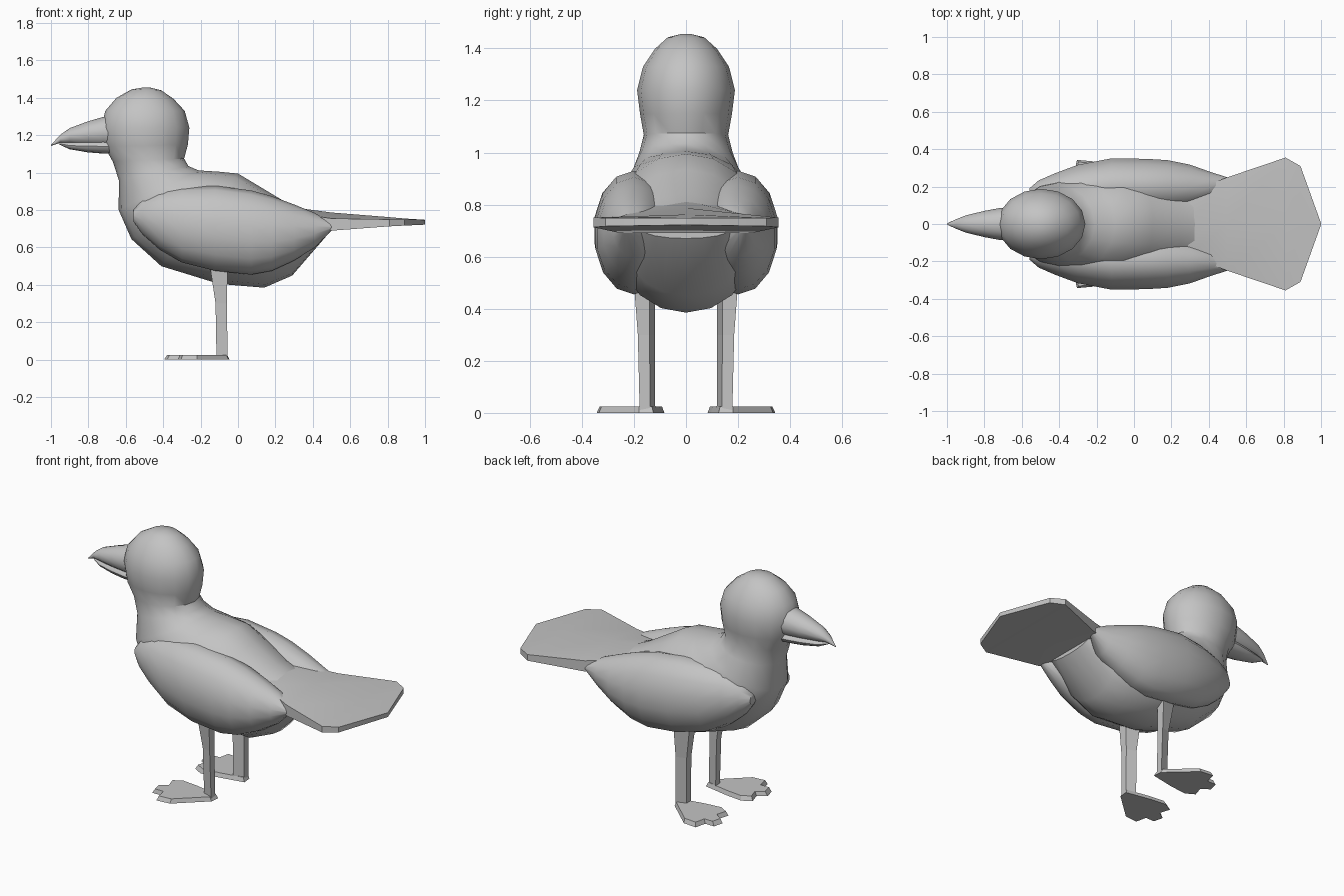
import bpy, bmesh, math
from mathutils import Vector

grey = bpy.data.materials.new("plain grey")
grey.diffuse_color = (0.55, 0.55, 0.55, 1)


def loft(name, rings, mirror=False, smooth=True):
    """Skin a list of equal-length point rings and close both ends."""
    bm = bmesh.new()
    loops = [[bm.verts.new(p) for p in ring] for ring in rings]
    n = len(loops[0])
    for a, b in zip(loops, loops[1:]):
        for i in range(n):
            j = (i + 1) % n
            bm.faces.new((a[i], a[j], b[j], b[i]))
    bm.faces.new(loops[0])
    bm.faces.new(loops[-1])
    bmesh.ops.recalc_face_normals(bm, faces=bm.faces)
    mesh = bpy.data.meshes.new(name)
    bm.to_mesh(mesh)
    bm.free()
    mesh.materials.append(grey)
    obj = bpy.data.objects.new(name, mesh)
    bpy.context.collection.objects.link(obj)
    if mirror:
        mod = obj.modifiers.new("mirror", 'MIRROR')
        mod.use_axis = (False, True, False)
    if smooth:
        bpy.ops.object.select_all(action='DESELECT')
        obj.select_set(True)
        bpy.context.view_layer.objects.active = obj
        bpy.ops.object.shade_smooth_by_angle(angle=math.radians(40))
    return obj


def oval(p, q, half, y=0.0, n=16):
    """Ellipse through side-profile points p and q (x, z) with half width in y."""
    p, q = Vector((p[0], y, p[1])), Vector((q[0], y, q[1]))
    mid, arm = (p + q) / 2, (p - q) / 2
    return [mid + arm * math.cos(t) + Vector((0, half * math.sin(t), 0))
            for t in (2 * math.pi * i / n for i in range(n))]


# Head, neck and body: one skin swept from crown to rump (back, front, half width)
spine = [
    ((-0.47, 1.455), (-0.51, 1.455), 0.02),
    ((-0.41, 1.44), (-0.57, 1.445), 0.07),
    ((-0.345, 1.395), (-0.65, 1.40), 0.12),
    ((-0.285, 1.33), (-0.71, 1.33), 0.165),
    ((-0.26, 1.24), (-0.73, 1.24), 0.188),
    ((-0.268, 1.15), (-0.715, 1.14), 0.176),
    ((-0.288, 1.075), (-0.67, 1.06), 0.162),
    ((-0.265, 1.035), (-0.637, 0.96), 0.18),
    ((-0.21, 1.012), (-0.638, 0.80), 0.215),
    ((-0.10, 1.005), (-0.57, 0.645), 0.25),
    ((0.0, 0.995), (-0.41, 0.50), 0.275),
    ((0.10, 0.935), (-0.10, 0.405), 0.28),
    ((0.25, 0.845), (0.14, 0.385), 0.25),
    ((0.37, 0.79), (0.29, 0.45), 0.22),
    ((0.48, 0.74), (0.48, 0.67), 0.17),
]
loft("body", [oval(*s) for s in spine])

# Folded wings: x, bottom, top, centre y, half thickness
wing = [
    (-0.56, 0.74, 0.80, 0.16, 0.03),
    (-0.51, 0.67, 0.865, 0.15, 0.085),
    (-0.42, 0.59, 0.91, 0.16, 0.115),
    (-0.30, 0.52, 0.925, 0.18, 0.14),
    (-0.12, 0.475, 0.93, 0.20, 0.155),
    (0.07, 0.455, 0.905, 0.20, 0.152),
    (0.18, 0.475, 0.875, 0.20, 0.145),
    (0.30, 0.53, 0.83, 0.20, 0.12),
    (0.41, 0.60, 0.785, 0.20, 0.08),
    (0.50, 0.69, 0.73, 0.225, 0.025),
]
loft("wings", [oval((x, hi), (x, lo), h, y, 14) for x, lo, hi, y, h in wing], mirror=True)

# Fan tail: x, half width, edge top, crest, underside
tail = [
    (0.29, 0.17, 0.785, 0.815, 0.73),
    (0.50, 0.25, 0.755, 0.787, 0.69),
    (0.81, 0.355, 0.75, 0.762, 0.713),
    (0.89, 0.31, 0.749, 0.755, 0.717),
    (1.00, 0.004, 0.748, 0.748, 0.722),
]
loft("tail", [[(x, -w, t), (x, 0, c), (x, w, t), (x, w, b), (x, 0, b), (x, -w, b)]
              for x, w, t, c, b in tail])

# Beak halves: x, top, bottom, half width
upper = [(-0.66, 1.31, 1.13, 0.09), (-0.72, 1.298, 1.135, 0.085), (-0.80, 1.275, 1.142, 0.07),
         (-0.90, 1.238, 1.155, 0.046), (-0.95, 1.203, 1.16, 0.026), (-1.0, 1.148, 1.143, 0.003)]
lower = [(-0.66, 1.18, 1.10, 0.078), (-0.72, 1.18, 1.102, 0.074), (-0.80, 1.175, 1.108, 0.06),
         (-0.90, 1.165, 1.125, 0.037), (-0.955, 1.16, 1.15, 0.01)]
for name, rows in (("upper_beak", upper), ("lower_beak", lower)):
    loft(name, [oval((x, t), (x, b), h, 0, 12) for x, t, b, h in rows])

# Legs: z, back x, front x, inner y, outer y
leg = [(0.01, -0.055, -0.115, 0.118, 0.178),
       (0.30, -0.06, -0.12, 0.12, 0.185),
       (0.50, -0.055, -0.15, 0.12, 0.20)]
loft("legs", [[(f, i, z), (b, i + 0.02, z), (b, o, z), (f, o - 0.02, z)]
              for z, b, f, i, o in leg], mirror=True, smooth=False)

# Webbed feet: outline with three splayed toes, bevelled towards the top
foot = [(-0.045, 0.125), (-0.05, 0.18), (-0.22, 0.335), (-0.305, 0.343), (-0.32, 0.275),
        (-0.38, 0.275), (-0.395, 0.215), (-0.345, 0.18), (-0.365, 0.115), (-0.31, 0.083),
        (-0.20, 0.095)]
cx, cy = -0.2, 0.2
loft("feet", [[(cx + (x - cx) * s, cy + (y - cy) * s, z) for x, y in foot]
              for z, s in ((0, 1), (0.025, 0.92))], mirror=True, smooth=False)
